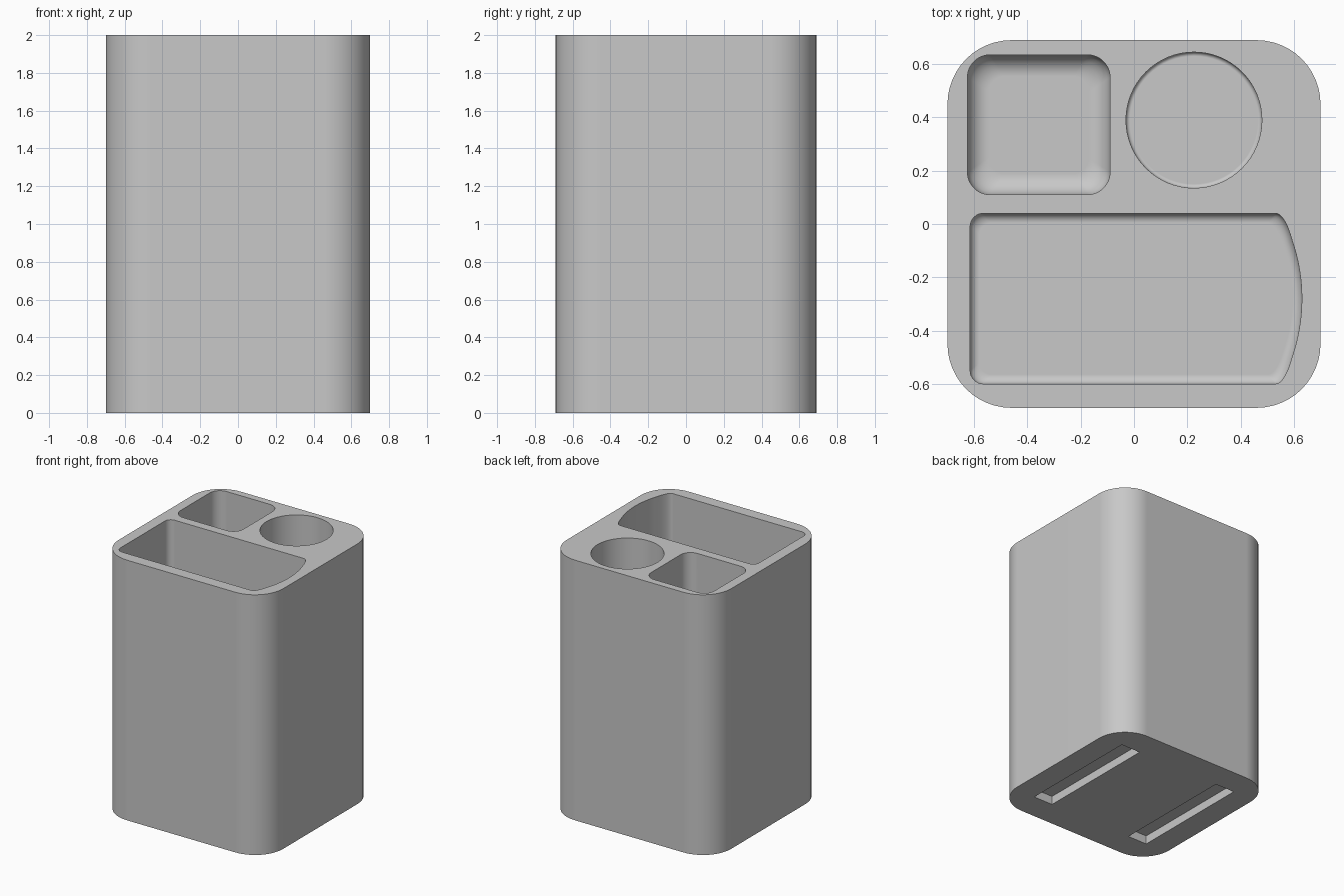
import bpy, bmesh, math
from mathutils import Vector

cube = bpy.data.objects.get("Cube")
if cube:
    bpy.data.objects.remove(cube, do_unlink=True)

HEIGHT = 2.0
FLOOR = 0.14

grey = bpy.data.materials.new("plain_grey")
grey.use_nodes = True
colour = (0.58, 0.58, 0.58, 1)
grey.diffuse_color = colour
grey.node_tree.nodes["Principled BSDF"].inputs["Base Color"].default_value = colour


def arc(cx, cy, r, start, end, steps):
    """Points on an arc, angles in degrees."""
    angles = [math.radians(start + (end - start) * i / steps) for i in range(steps + 1)]
    return [Vector((cx + r * math.cos(a), cy + r * math.sin(a))) for a in angles]


def rounded_rect(x0, x1, y0, y1, r, steps=12):
    corners = [(x1 - r, y1 - r), (x0 + r, y1 - r), (x0 + r, y0 + r), (x1 - r, y0 + r)]
    return [p for i, (x, y) in enumerate(corners)
            for p in arc(x, y, r, 90 * i, 90 * i + 90, steps)]


def curve(a, control, b, steps=10):
    """Soft corner running from a to b."""
    a, control, b = Vector(a), Vector(control), Vector(b)
    return [a * (1 - t) ** 2 + control * 2 * t * (1 - t) + b * t * t
            for t in (i / steps for i in range(steps + 1))]


def solid(name, outline, z0, z1, fillet=0.0, steps=6):
    """Upright prism whose bottom edge is rounded by the fillet radius."""
    xs, ys = [p.x for p in outline], [p.y for p in outline]
    cx, cy = (min(xs) + max(xs)) / 2, (min(ys) + max(ys)) / 2
    hx, hy = (max(xs) - min(xs)) / 2, (max(ys) - min(ys)) / 2
    levels = [(0, z0)]
    if fillet:
        levels = [(fillet * (1 - math.sin(a)), z0 + fillet * (1 - math.cos(a)))
                  for a in (math.pi / 2 * i / steps for i in range(steps + 1))]
    levels.append((0, z1))
    bm = bmesh.new()
    rings = [[bm.verts.new((cx + (p.x - cx) * (hx - inset) / hx,
                            cy + (p.y - cy) * (hy - inset) / hy, z)) for p in outline]
             for inset, z in levels]
    n = len(outline)
    for low, high in zip(rings, rings[1:]):
        for i in range(n):
            j = (i + 1) % n
            bm.faces.new((low[i], low[j], high[j], high[i]))
    bm.faces.new(rings[0][::-1])
    bm.faces.new(rings[-1])
    bmesh.ops.recalc_face_normals(bm, faces=bm.faces)
    mesh = bpy.data.meshes.new(name)
    bm.to_mesh(mesh)
    bm.free()
    mesh.materials.append(grey)
    obj = bpy.data.objects.new(name, mesh)
    bpy.context.collection.objects.link(obj)
    return obj


# Body block with rounded upright corners
body = solid("holder_body", rounded_rect(-0.70, 0.70, -0.69, 0.69, 0.24), 0, HEIGHT)

# Wide front pocket: square left end, bowed right end
front, back, middle = -0.60, 0.04, -0.28
bow = math.degrees(math.asin(0.22 / 0.67))
wide = (arc(-0.565, back - 0.05, 0.05, 90, 180, 8)
        + arc(-0.565, front + 0.05, 0.05, 180, 270, 8)
        + curve((0.53, front), (0.565, front), (0.593, middle - 0.22))
        + arc(-0.04, middle, 0.67, -bow, bow, 16)[1:-1]
        + curve((0.593, middle + 0.22), (0.565, back), (0.53, back)))

# Cutters for the pockets and the two grooves under the base
TOP = HEIGHT + 0.1
cutters = [
    solid("wide_pocket", wide, FLOOR, TOP, 0.035),
    solid("square_pocket", rounded_rect(-0.625, -0.09, 0.11, 0.635, 0.085), FLOOR, TOP, 0.08),
    solid("round_pocket", arc(0.225, 0.39, 0.255, 0, 360, 64)[:-1], FLOOR, TOP, 0.015),
]
for side in (-1, 1):
    x = side * 0.435
    groove = [Vector((x + u * 0.082, v * 0.482)) for u, v in ((1, 1), (-1, 1), (-1, -1), (1, -1))]
    cutters.append(solid("base_groove", groove, -0.1, 0.065))

bpy.ops.object.select_all(action="DESELECT")
body.select_set(True)
bpy.context.view_layer.objects.active = body
for cutter in cutters:
    mod = body.modifiers.new("cut", "BOOLEAN")
    mod.operation = "DIFFERENCE"
    mod.solver = "EXACT"
    mod.object = cutter
    bpy.ops.object.modifier_apply(modifier=mod.name)
    bpy.data.objects.remove(cutter, do_unlink=True)

# Smooth walls with crisp rims and flat floors
bpy.ops.object.shade_smooth_by_angle(angle=math.radians(35))
weighted = body.modifiers.new("weighted_normals", "WEIGHTED_NORMAL")
weighted.keep_sharp = True
